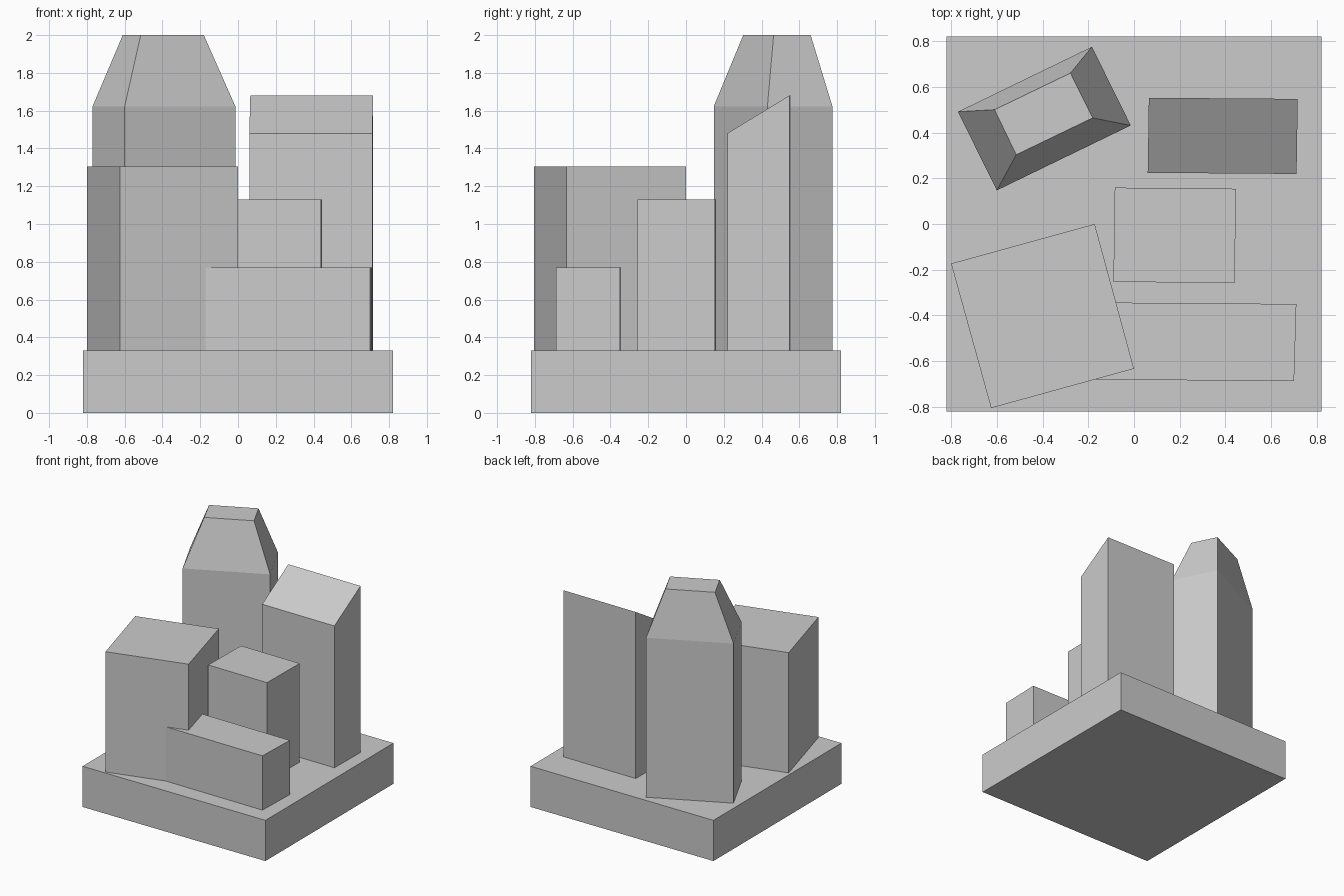
import bpy
import bmesh

if "Cube" in bpy.data.objects:
    bpy.data.objects.remove(bpy.data.objects["Cube"])

DECK = 0.33


def loft(name, *rings):
    """Solid joining counter-clockwise 4-point rings, each (corners, heights)."""
    bm = bmesh.new()
    loops = [[bm.verts.new((x, y, z)) for (x, y), z in zip(pts, zs)]
             for pts, zs in rings]
    bm.faces.new(loops[0][::-1])
    bm.faces.new(loops[-1])
    for a, b in zip(loops, loops[1:]):
        for i in range(4):
            j = (i + 1) % 4
            bm.faces.new((a[i], a[j], b[j], b[i]))
    bmesh.ops.recalc_face_normals(bm, faces=bm.faces)
    mesh = bpy.data.meshes.new(name)
    bm.to_mesh(mesh)
    bm.free()
    obj = bpy.data.objects.new(name, mesh)
    bpy.context.collection.objects.link(obj)
    return obj


def block(name, pts, top, bottom=DECK):
    return loft(name, (pts, [bottom] * 4), (pts, [top] * 4))


# Square ground slab
block("base_slab", [(-.82, -.82), (.82, -.82), (.82, .82), (-.82, .82)], DECK, 0)

# Flat-roofed buildings
block("wide_block", [(-.625, -.805), (0, -.633), (-.172, 0), (-.80, -.173)], 1.305)
block("middle_block", [(-.09, -.253), (.44, -.258), (.446, .154), (-.084, .159)], 1.13)
block("low_block", [(-.20, -.68), (.70, -.687), (.71, -.35), (-.19, -.343)], .77)

# Building with a sloping roof, higher at the back
slope = [(.06, .224), (.711, .219), (.716, .547), (.065, .552)]
loft("slant_roof_tower", (slope, [DECK] * 4), (slope, [1.48, 1.48, 1.68, 1.68]))

# Tallest tower with tapered crown
foot = [(-.60, .147), (-.014, .431), (-.184, .775), (-.77, .491)]
crown = [(-.515, .303), (-.181, .464), (-.278, .66), (-.61, .50)]
loft("tapered_tower", (foot, [DECK] * 4), (foot, [1.623] * 4), (crown, [2.0] * 4))
